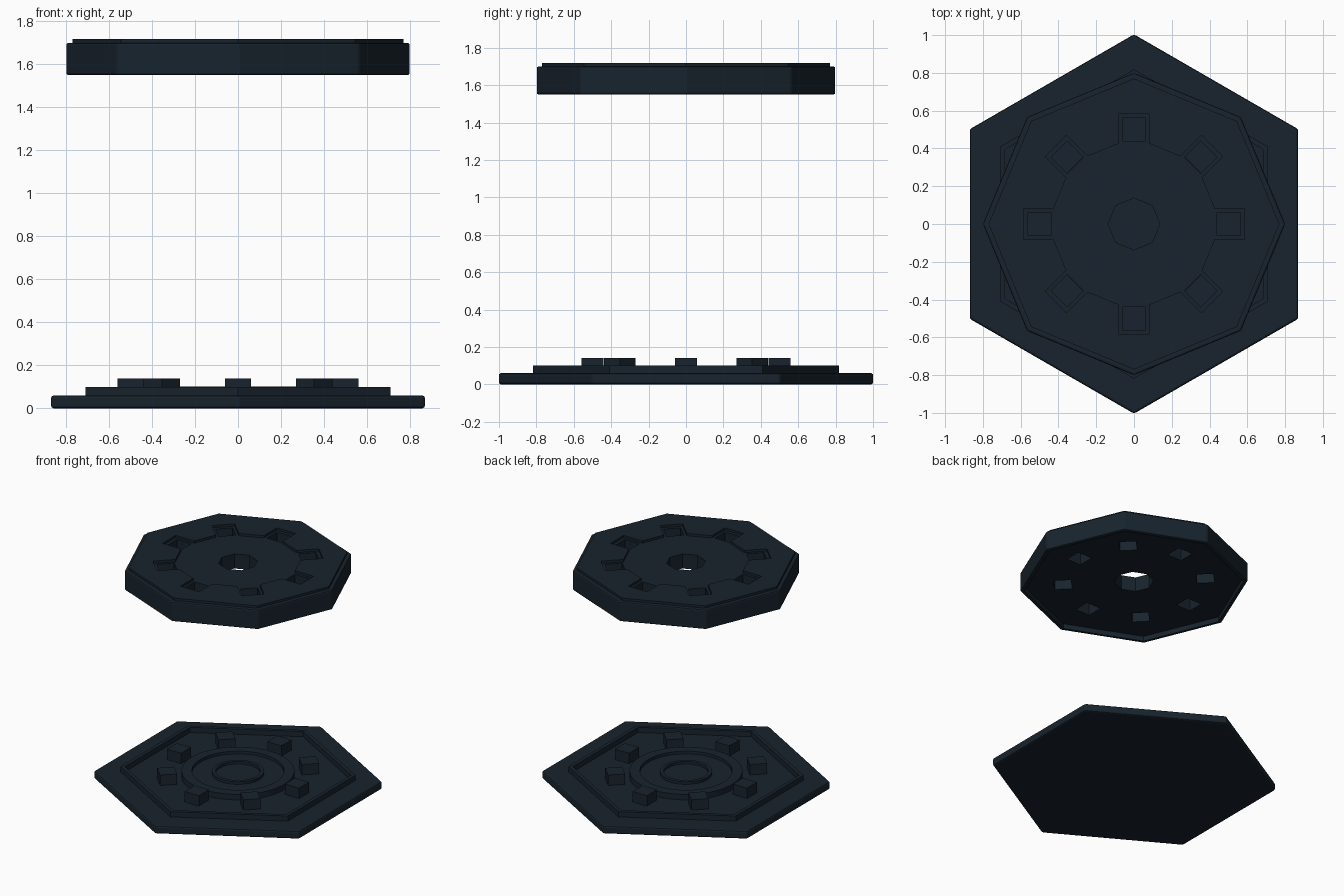
import bpy, bmesh
from math import sin, cos, tan, pi, radians

if "Cube" in bpy.data.objects:
    bpy.data.objects.remove(bpy.data.objects["Cube"])

mat = bpy.data.materials.new("dark_slate")
mat.diffuse_color = (0.009, 0.017, 0.026, 1)
mat.use_nodes = True
mat.node_tree.nodes["Principled BSDF"].inputs["Base Color"].default_value = mat.diffuse_color
T = tan(pi / 8)


def ngon(n, r, start=0.0):
    return [(r * cos(start + 2 * pi * i / n), r * sin(start + 2 * pi * i / n)) for i in range(n)]


def spokes(local):
    """Repeat (radial, sideways) points around eight spokes."""
    out = []
    for k in range(8):
        a = k * pi / 4
        out += [(u * cos(a) - v * sin(a), u * sin(a) + v * cos(a)) for u, v in local]
    return out


def add_prism(bm, pts, z0, z1):
    lo = [bm.verts.new((x, y, z0)) for x, y in pts]
    hi = [bm.verts.new((x, y, z1)) for x, y in pts]
    bm.faces.new(lo[::-1])
    bm.faces.new(hi)
    n = len(pts)
    for i in range(n):
        j = (i + 1) % n
        bm.faces.new((lo[i], lo[j], hi[j], hi[i]))


def finish(name, bm, bevel=0.0, smooth=False):
    bmesh.ops.recalc_face_normals(bm, faces=bm.faces)
    me = bpy.data.meshes.new(name)
    bm.to_mesh(me)
    bm.free()
    me.materials.append(mat)
    ob = bpy.data.objects.new(name, me)
    bpy.context.collection.objects.link(ob)
    if bevel:
        m = ob.modifiers.new("bevel", 'BEVEL')
        m.width, m.segments = bevel, 2
    if smooth:
        bpy.ops.object.select_all(action='DESELECT')
        ob.select_set(True)
        bpy.context.view_layer.objects.active = ob
        bpy.ops.object.shade_smooth_by_angle(angle=radians(30))
    return ob


def prism(name, pts, z0, z1, bevel=0.0, smooth=False):
    bm = bmesh.new()
    add_prism(bm, pts, z0, z1)
    return finish(name, bm, bevel, smooth)


def frame(name, outer, inner, z0, z1, smooth=False):
    """Closed ring between two outlines with equal point counts."""
    bm = bmesh.new()
    loops = [[bm.verts.new((x, y, z)) for x, y in pts]
             for pts, z in ((outer, z0), (outer, z1), (inner, z1), (inner, z0))]
    n = len(outer)
    for k in range(4):
        a, b = loops[k], loops[(k + 1) % 4]
        for i in range(n):
            j = (i + 1) % n
            bm.faces.new((a[i], a[j], b[j], b[i]))
    return finish(name, bm, smooth=smooth)


def square(k, half, r=0.5):
    local = [(r - half, -half), (r + half, -half), (r + half, half), (r - half, half)]
    return spokes(local)[4 * k:4 * k + 4]


# Hexagonal base plate with raised rim
prism("base_plate", ngon(6, 1.004, pi / 2), 0, 0.06, 0.012)
frame("base_rim", ngon(6, 0.819, pi / 2), ngon(6, 0.789, pi / 2), 0.055, 0.10)

# Concentric rings on the base, around a slightly raised disc
frame("outer_ring", ngon(48, 0.392), ngon(48, 0.32), 0.055, 0.102, True)
prism("centre_disc", ngon(48, 0.321), 0.055, 0.08, 0, True)
frame("inner_ring", ngon(48, 0.18), ngon(48, 0.155), 0.075, 0.10, True)

# Eight pegs on the base
for k in range(8):
    prism(f"peg_{k + 1}", square(k, 0.06), 0.055, 0.14)

# Floating octagonal lid: peg sockets, central hole, hollowed underside
lid = prism("lid_body", ngon(8, 0.80), 1.55, 1.70, 0.01)
sockets = bmesh.new()
for k in range(8):
    add_prism(sockets, square(k, 0.061), 1.45, 1.8)
add_prism(sockets, ngon(8, 0.137), 1.45, 1.8)
hollow = bmesh.new()
add_prism(hollow, ngon(8, 0.77), 1.45, 1.588)
for cutter in (finish("underside_cutter", hollow), finish("socket_cutter", sockets)):
    cutter.hide_render = True
    cutter.hide_viewport = True
    m = lid.modifiers.new("cut", 'BOOLEAN')
    m.operation, m.solver, m.object = 'DIFFERENCE', 'EXACT', cutter

# Raised lid top with octagonal recess and socket pockets
u = 0.46 - 0.08 * T
recess = spokes([(u, -0.08), (0.585, -0.08), (0.585, 0), (0.585, 0.08), (u, 0.08)])
edge = spokes([(0.77 - abs(v) * T, v) for v in (-0.12, -0.06, 0, 0.06, 0.12)])
frame("lid_top", edge, recess, 1.695, 1.718)
